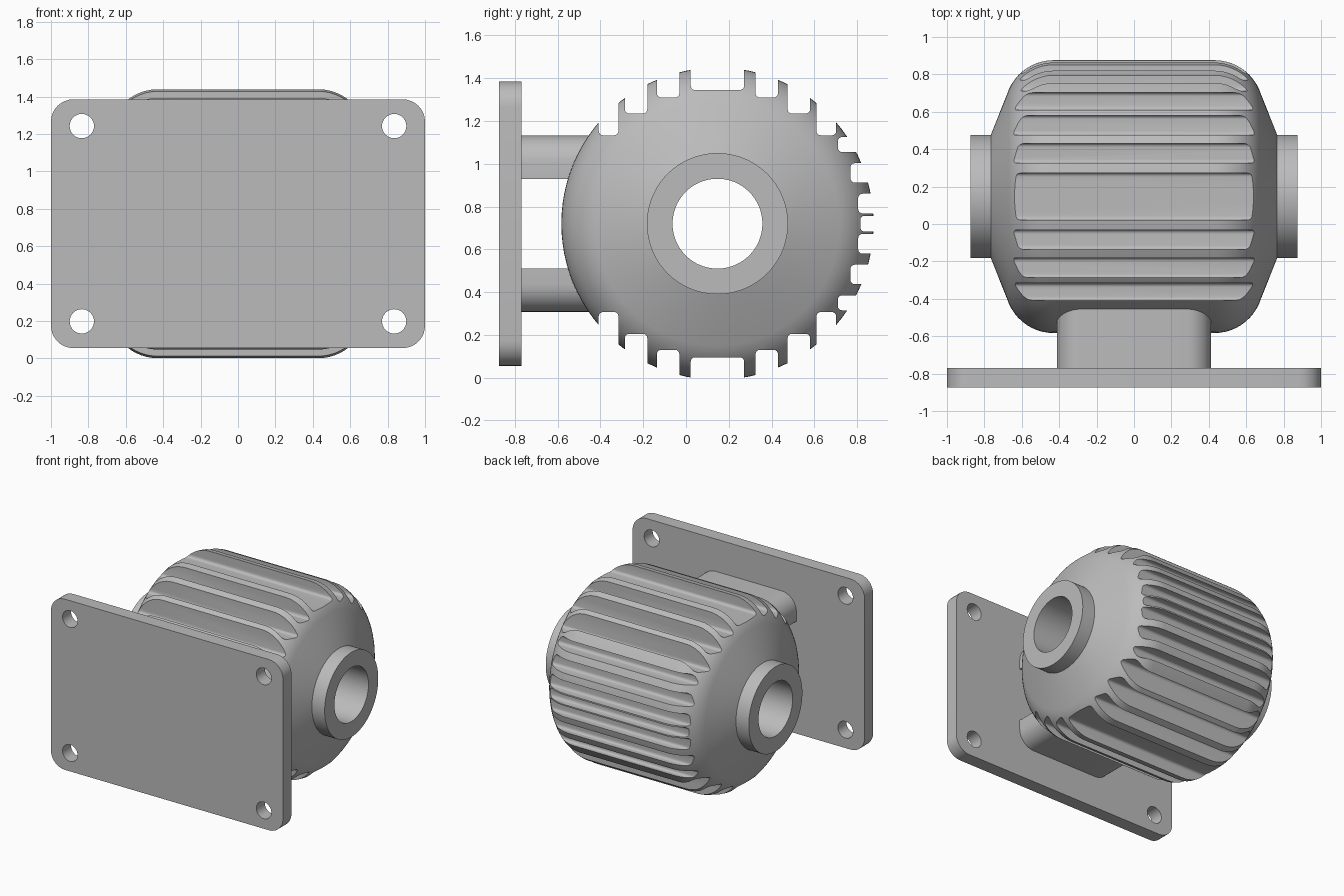
import bpy, bmesh, math
from mathutils import Vector, Matrix

if "Cube" in bpy.data.objects:
    bpy.data.objects.remove(bpy.data.objects["Cube"], do_unlink=True)

CY, CZ, R = 0.147, 0.72, 0.73      # shaft axis and housing radius
grey = bpy.data.materials.new("cast grey")
grey.use_nodes = True
grey.diffuse_color = (0.5, 0.5, 0.5, 1)
grey.node_tree.nodes["Principled BSDF"].inputs["Base Color"].default_value = (0.5, 0.5, 0.5, 1)


def make(name, bm):
    bmesh.ops.recalc_face_normals(bm, faces=bm.faces)
    mesh = bpy.data.meshes.new(name)
    bm.to_mesh(mesh)
    bm.free()
    mesh.materials.append(grey)
    ob = bpy.data.objects.new(name, mesh)
    bpy.context.collection.objects.link(ob)
    return ob


def rounded_rect(u0, u1, v0, v1, radii, steps=8):
    """Outline with one radius per corner: low-low, high-low, high-high, low-high."""
    corners = [(u0, v0, 1, 1), (u1, v0, -1, 1), (u1, v1, -1, -1), (u0, v1, 1, -1)]
    pts = []
    for i, ((u, v, su, sv), r) in enumerate(zip(corners, radii)):
        if r == 0:
            pts.append((u, v))
            continue
        for k in range(steps + 1):
            a = math.pi + (i + k / steps) * math.pi / 2
            pts.append((u + su * r + r * math.cos(a), v + sv * r + r * math.sin(a)))
    return pts


def prism(bm, pts, place, start, end):
    """Extrude an outline; place(u, v, w) gives the position."""
    face = bm.faces.new([bm.verts.new(place(u, v, start)) for u, v in pts])
    new = bmesh.ops.extrude_face_region(bm, geom=[face])["geom"]
    shift = Vector(place(0, 0, end)) - Vector(place(0, 0, start))
    bmesh.ops.translate(bm, vec=shift, verts=[g for g in new if isinstance(g, bmesh.types.BMVert)])


def activate(ob):
    bpy.ops.object.select_all(action="DESELECT")
    bpy.context.view_layer.objects.active = ob
    ob.select_set(True)


def cut(ob, cutter):
    cutter.hide_render = True
    mod = ob.modifiers.new("cut", "BOOLEAN")
    mod.operation, mod.solver, mod.object = "DIFFERENCE", "EXACT", cutter
    activate(ob)
    bpy.ops.object.modifier_apply(modifier=mod.name)
    bpy.data.objects.remove(cutter, do_unlink=True)


def smooth(ob, angle=30):
    activate(ob)
    bpy.ops.object.shade_smooth_by_angle(angle=math.radians(angle))


def along_x(u, v, w):
    return (w, CY + u, CZ + v)


def along_y(u, v, w):
    return (u, w, CZ + v)


# Housing: half profile with rounded shoulder, mirrored and revolved round the x axis
half = [(0.875, 0.21), (0.875, 0.33), (0.765, 0.33)]
fillet = 0.26
for k in range(11):
    a = math.radians(23 + 67 * k / 10)
    half.append((0.43 + fillet * math.cos(a), R - fillet + fillet * math.sin(a)))
profile = half + [(-x, r) for x, r in reversed(half)]
bm = bmesh.new()
verts = [bm.verts.new((x, 0, r)) for x, r in profile]
edges = [bm.edges.new((verts[i], verts[(i + 1) % len(verts)])) for i in range(len(verts))]
bmesh.ops.spin(bm, geom=verts + edges, cent=(0, 0, 0), axis=(1, 0, 0),
               angle=2 * math.pi, steps=96, use_merge=True)
bmesh.ops.remove_doubles(bm, verts=bm.verts, dist=1e-5)
bmesh.ops.translate(bm, vec=(0, CY, CZ), verts=bm.verts)
housing = make("finned_housing", bm)

# Cooling grooves: (near edge, far edge, floor distance) from the axis
upright = [(-0.125, 0.125, 0.625), (0.178, 0.283, 0.59), (0.328, 0.433, 0.515), (0.463, 0.555, 0.413)]
rear = [(-0.037, 0.037, 0.668), (0.048, 0.14, 0.658), (0.192, 0.283, 0.622), (0.335, 0.405, 0.563)]
bm = bmesh.new()
soft = (0.02, 0.02, 0, 0)
for a, b, floor in upright:
    for lo, hi in {(a, b), (-b, -a)}:
        outline = rounded_rect(lo, hi, floor, 1.0, soft, 4)
        for side in (1, -1):
            prism(bm, [(u, side * v) for u, v in outline], along_x, -0.75, 0.75)
for a, b, floor in rear:
    for lo, hi in {(a, b), (-b, -a)}:
        outline = rounded_rect(lo, hi, floor, 1.0, soft, 4)
        prism(bm, [(v, u) for u, v in outline], along_x, -0.75, 0.75)
cut(housing, make("groove_cutter", bm))
smooth(housing)

# Mounting plate with four bolt holes
bm = bmesh.new()
prism(bm, rounded_rect(-1, 1, -0.665, 0.665, [0.12] * 4), along_y, -0.875, -0.77)
plate = make("mounting_plate", bm)
bm = bmesh.new()
for x in (-0.835, 0.835):
    for z in (-0.522, 0.522):
        bmesh.ops.create_cone(bm, cap_ends=True, segments=32, radius1=0.065, radius2=0.065, depth=0.4,
                              matrix=Matrix.Translation((x, -0.82, CZ + z)) @ Matrix.Rotation(math.pi / 2, 4, "X"))
cut(plate, make("hole_cutter", bm))
smooth(plate)

# Two arms joining plate and housing, outer corners rounded
for name, side in (("upper_arm", 1), ("lower_arm", -1)):
    bm = bmesh.new()
    outline = rounded_rect(-0.413, 0.413, 0.21, 0.413, (0, 0, 0.13, 0.13))
    prism(bm, [(u, side * v) for u, v in outline], along_y, -0.78, -0.43)
    smooth(make(name, bm))
